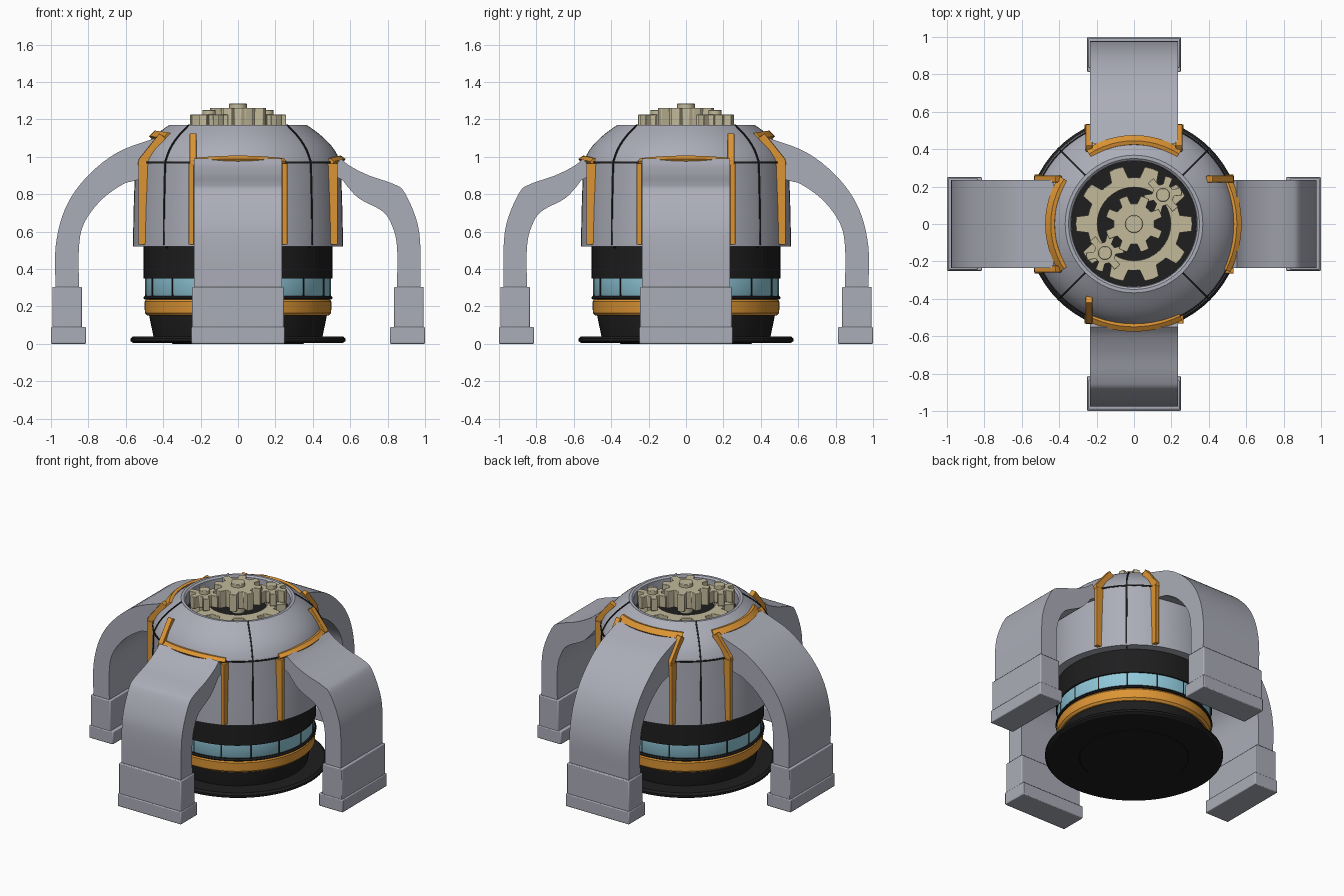
import bpy, bmesh, math
from mathutils import Matrix, Vector

if "Cube" in bpy.data.objects:
    bpy.data.objects.remove(bpy.data.objects["Cube"])

TAU = 2 * math.pi


def material(name, rgb):
    m = bpy.data.materials.new(name)
    m.diffuse_color = (*rgb, 1)
    m.use_nodes = True
    m.node_tree.nodes["Principled BSDF"].inputs["Base Color"].default_value = m.diffuse_color
    return m


GREY = material("shell grey", (0.41, 0.42, 0.48))
ORANGE = material("trim orange", (0.72, 0.30, 0.035))
BLACK = material("dark rubber", (0.013, 0.013, 0.014))
BLUE = material("band blue", (0.28, 0.58, 0.70))
BEIGE = material("gear beige", (0.54, 0.49, 0.33))


def finish(name, bm, mat, rot=0, bevel=0, smooth=True):
    bmesh.ops.recalc_face_normals(bm, faces=bm.faces)
    bm.transform(Matrix.Rotation(rot, 4, 'Z'))
    me = bpy.data.meshes.new(name)
    bm.to_mesh(me)
    bm.free()
    ob = bpy.data.objects.new(name, me)
    bpy.context.collection.objects.link(ob)
    me.materials.append(mat)
    if bevel:
        mod = ob.modifiers.new("bevel", 'BEVEL')
        mod.width, mod.segments, mod.limit_method = bevel, 2, 'ANGLE'
    if smooth:
        bpy.ops.object.select_all(action='DESELECT')
        ob.select_set(True)
        bpy.context.view_layer.objects.active = ob
        bpy.ops.object.shade_smooth_by_angle(angle=math.radians(32))
    return ob


def lathe(name, profile, mat, segs=64):
    """Spin an (r, z) outline around z; r = 0 ends are closed by merging."""
    bm = bmesh.new()
    vs = [bm.verts.new((r, 0, z)) for r, z in profile]
    es = [bm.edges.new(p) for p in zip(vs, vs[1:])]
    bmesh.ops.spin(bm, geom=vs + es, cent=(0, 0, 0), axis=(0, 0, 1), angle=TAU, steps=segs)
    bmesh.ops.remove_doubles(bm, verts=bm.verts, dist=0.0005)
    return finish(name, bm, mat)


def loft(name, rings, mat, rot=0, bevel=0):
    """Join equal closed rings of points and cap both ends."""
    bm = bmesh.new()
    rows = [[bm.verts.new(p) for p in ring] for ring in rings]
    n = len(rows[0])
    for a, b in zip(rows, rows[1:]):
        for i in range(n):
            j = (i + 1) % n
            bm.faces.new((a[i], a[j], b[j], b[i]))
    bm.faces.new(rows[0])
    bm.faces.new(rows[-1])
    return finish(name, bm, mat, rot, bevel)


def side_prism(name, outline, y0, y1, mat, rot=0, bevel=0):
    return loft(name, [[(x, y, z) for x, z in outline] for y in (y0, y1)], mat, rot, bevel)


def curve(pts, steps=5):
    """Smooth interpolated path through a few points."""
    p = [Vector(q) for q in pts]
    p = [2 * p[0] - p[1]] + p + [2 * p[-1] - p[-2]]
    out = []
    for a, b, c, d in zip(p, p[1:], p[2:], p[3:]):
        for k in range(steps):
            t = k / steps
            out.append(0.5 * (2 * b + (c - a) * t + (2 * a - 5 * b + 4 * c - d) * t * t
                              + (3 * b - a - 3 * c + d) * t ** 3))
    return [tuple(v) for v in out] + [tuple(pts[-1])]


# Core: foot disc, tapered base, coloured bands
lathe("base_disc", [(0, 0), (0.35, 0), (0.355, 0.004), (0.56, 0.004), (0.575, 0.014), (0.575, 0.028),
                    (0.56, 0.04), (0, 0.04)], BLACK)
lathe("tapered_base", [(0, 0.03), (0.45, 0.03), (0.475, 0.15), (0.475, 0.17), (0, 0.17)], BLACK)
lathe("orange_band", [(0, 0.15), (0.485, 0.15), (0.498, 0.165), (0.50, 0.225), (0.49, 0.24), (0, 0.24)], ORANGE)
lathe("thin_ring", [(0, 0.237), (0.5, 0.237), (0.507, 0.245), (0.5, 0.255), (0, 0.255)], BLACK)
lathe("blue_band", [(0, 0.25), (0.487, 0.25), (0.495, 0.265), (0.495, 0.36), (0, 0.36)], BLUE)
lathe("dark_collar", [(0, 0.35), (0.505, 0.35), (0.505, 0.53), (0, 0.53)], BLACK)
for i in range(16):
    side_prism("band_seam", [(0.48, 0.252), (0.498, 0.252), (0.498, 0.352), (0.48, 0.352)],
               -0.004, 0.004, BLACK, i * TAU / 16)

# Domed shell with an open top
DOME = [(0.55, 0.97), (0.52, 1.03), (0.48, 1.08), (0.43, 1.125), (0.368, 1.17)]
DOME_C = curve(DOME, 3)
lathe("domed_shell", [(0.5, 0.52), (0.562, 0.52), (0.562, 0.53), (0.558, 0.72), (0.55, 0.96)] + DOME_C
      + [(0.35, 1.17), (0.338, 1.16), (0.335, 1.06)], GREY)
lathe("well_floor", [(0, 1.075), (0.337, 1.075)], BLACK)
lathe("shell_seam_ring", [(0.53, 0.964), (0.5545, 0.964), (0.5535, 0.974), (0.53, 0.974)], BLACK)
seam = [(0.563, 0.53), (0.562, 0.72)] + [(r + 0.004, z + 0.003) for r, z in DOME_C]
seam += [(r - 0.03, z - 0.02) for r, z in reversed(seam)]
for i in range(4):
    side_prism("shell_seam", seam, -0.005, 0.005, BLACK, math.pi / 4 + i * math.pi / 2)

# Legs, seen in side outline: two attach high on the dome, two low
HIGH_OUT = curve([(0.975, 0.28), (0.975, 0.52), (0.925, 0.72), (0.82, 0.88), (0.65, 1.02), (0.43, 1.105)])
HIGH_IN = curve([(0.43, 0.90), (0.56, 0.87), (0.62, 0.85), (0.73, 0.77), (0.82, 0.65), (0.85, 0.52), (0.85, 0.28)])
LOW_OUT = curve([(0.975, 0.28), (0.975, 0.52), (0.955, 0.66), (0.89, 0.81), (0.83, 0.855), (0.70, 0.90),
                 (0.60, 0.95), (0.55, 0.99)])
LOW_IN = curve([(0.48, 0.90), (0.55, 0.88), (0.59, 0.835), (0.65, 0.775), (0.77, 0.71), (0.82, 0.64),
                (0.85, 0.52), (0.85, 0.28)])


def box_outline(x0, x1, z0, z1):
    return [(x0, z0), (x1, z0), (x1, z1), (x0, z1)]


def trim_arc(name, section, half, rise, rot):
    rings = []
    for k in range(13):
        t = k / 6 - 1
        a, dz = half * t, rise * (1 - t * t)
        rings.append([(r * math.cos(a), r * math.sin(a), z + dz) for r, z in section])
    loft(name, rings, ORANGE, rot)


DOME_STRIP = [(0.49, 0.955), (0.535, 0.955), (0.532, 0.985), (0.42, 1.125), (0.385, 1.10), (0.46, 1.0)]

for rot, high, extra in ((0, False, 1), (-math.pi / 2, False, -1), (math.pi, True, 0), (math.pi / 2, True, 0)):
    kind = "high" if high else "low"
    side_prism(kind + "_leg", (HIGH_OUT + HIGH_IN) if high else (LOW_OUT + LOW_IN), -0.235, 0.235, GREY, rot)
    side_prism("foot_cuff", box_outline(0.835, 0.992, 0.06, 0.305), -0.245, 0.245, GREY, rot, 0.006)
    side_prism("foot_sole", box_outline(0.812, 1.0, 0, 0.09), -0.25, 0.25, GREY, rot, 0.006)
    # Orange trim framing each leg
    for s in (-1, 1):
        side_prism("side_trim", box_outline(0.47, 0.533, 0.53, 0.965), s * 0.236, s * 0.264, ORANGE, rot, 0.003)
        if high or s == extra:
            side_prism("dome_trim", DOME_STRIP, s * 0.222, s * 0.258, ORANGE, rot, 0.003)
    if high:
        trim_arc("high_arch_trim", [(0.42, 1.09), (0.46, 1.085), (0.475, 1.10), (0.445, 1.13), (0.425, 1.125)],
                 0.57, 0.01, rot)
    else:
        trim_arc("low_arch_trim", [(0.52, 0.965), (0.565, 0.96), (0.575, 0.975), (0.55, 0.992), (0.525, 0.99)],
                 0.465, 0.014, rot)


# Gearwork in the open top
def gear(name, cx, cy, root, tip, teeth, z0, z1, hole=0, phase=0):
    bm = bmesh.new()
    outer, inner = [], []
    for i in range(teeth):
        for f, r in ((-0.30, root), (-0.20, tip), (0, tip), (0.20, tip), (0.30, root), (0.5, root)):
            a = phase + (i + f) * TAU / teeth
            outer.append((cx + r * math.cos(a), cy + r * math.sin(a)))
            inner.append((cx + hole * math.cos(a), cy + hole * math.sin(a)))
    n = len(outer)
    lo, hi = ([bm.verts.new((x, y, z)) for x, y in outer] for z in (z0, z1))
    loops = [(lo, hi)]
    if hole:
        lo2, hi2 = ([bm.verts.new((x, y, z)) for x, y in inner] for z in (z0, z1))
        loops += [(hi, hi2), (hi2, lo2), (lo2, lo)]
    else:
        bm.faces.new(lo)
        bm.faces.new(hi)
    for a, b in loops:
        for i in range(n):
            j = (i + 1) % n
            bm.faces.new((a[i], a[j], b[j], b[i]))
    finish(name, bm, BEIGE, bevel=0.003)


def pin(name, cx, cy, r, z0, z1):
    ring = [(cx + r * math.cos(k * TAU / 24), cy + r * math.sin(k * TAU / 24)) for k in range(24)]
    loft(name, [[(x, y, z) for x, y in ring] for z in (z0, z1)], BEIGE, bevel=0.004)


gear("ring_gear", 0, 0, 0.25, 0.312, 10, 1.085, 1.14, hole=0.195)
gear("centre_gear", 0, 0, 0.11, 0.155, 8, 1.14, 1.262, phase=TAU / 16)
pin("centre_shaft", 0, 0, 0.047, 1.075, 1.285)
for s in (-1, 1):
    gear("small_gear", s * 0.155, s * 0.155, 0.058, 0.102, 6, 1.14, 1.225, phase=0.2)
    pin("small_gear_pin", s * 0.155, s * 0.155, 0.036, 1.075, 1.25)
